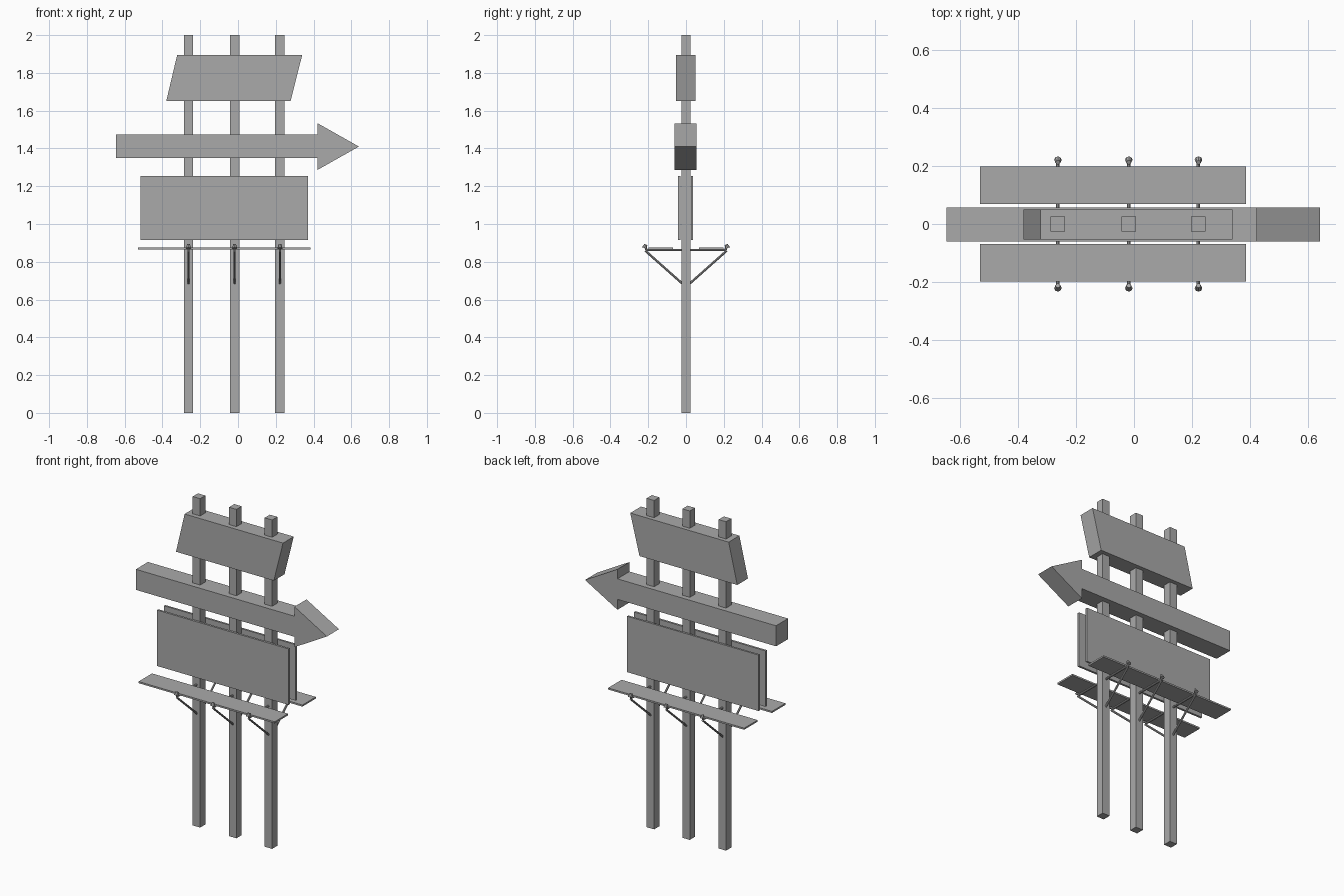
import bpy
import bmesh
from mathutils import Vector

cube = bpy.data.objects.get("Cube")
if cube:
    bpy.data.objects.remove(cube, do_unlink=True)

grey = bpy.data.materials.new("plain grey")
grey.use_nodes = True
colour = (0.4, 0.4, 0.4, 1)
grey.diffuse_color = colour
grey.node_tree.nodes["Principled BSDF"].inputs["Base Color"].default_value = colour


def finish(name, bm):
    bmesh.ops.recalc_face_normals(bm, faces=bm.faces)
    mesh = bpy.data.meshes.new(name)
    bm.to_mesh(mesh)
    bm.free()
    mesh.materials.append(grey)
    obj = bpy.data.objects.new(name, mesh)
    bpy.context.collection.objects.link(obj)
    return obj


def slab(name, outline, y0, y1):
    """Extrude an x-z outline from y0 to y1."""
    bm = bmesh.new()
    face = bm.faces.new([bm.verts.new((x, y0, z)) for x, z in outline])
    ext = bmesh.ops.extrude_face_region(bm, geom=[face])
    verts = [v for v in ext["geom"] if isinstance(v, bmesh.types.BMVert)]
    bmesh.ops.translate(bm, verts=verts, vec=(0, y1 - y0, 0))
    return finish(name, bm)


def box(name, x0, x1, y0, y1, z0, z1):
    return slab(name, [(x0, z0), (x1, z0), (x1, z1), (x0, z1)], y0, y1)


def rod(name, start, end, r1, r2, sides=8):
    """Tapered round bar between two points."""
    a, b = Vector(start), Vector(end)
    bm = bmesh.new()
    bmesh.ops.create_cone(bm, cap_ends=True, segments=sides, radius1=r1,
                          radius2=r2, depth=(b - a).length)
    obj = finish(name, bm)
    obj.location = (a + b) / 2
    obj.rotation_euler = (b - a).to_track_quat('Z', 'Y').to_euler()
    return obj


posts = {"right": -0.262, "middle": -0.018, "left": 0.222}

# Posts
for place, x in posts.items():
    box(f"{place}_post", x - 0.025, x + 0.025, -0.025, 0.025, 0, 2)

# Slanted top sign and arrow sign
slab("slanted_sign", [(-0.38, 1.65), (0.278, 1.65), (0.34, 1.895), (-0.322, 1.895)],
     -0.053, 0.05)
slab("arrow_sign", [(-0.645, 1.35), (0.422, 1.35), (0.422, 1.287), (0.64, 1.41),
                    (0.422, 1.533), (0.422, 1.475), (-0.645, 1.475)], -0.06, 0.056)

# Billboard panels, walkways and brackets on both sides
for side, s in (("front", -1), ("back", 1)):
    y0, y1 = (-0.042, -0.029) if s < 0 else (0.026, 0.038)
    box(f"{side}_billboard", -0.515, 0.37, y0, y1, 0.915, 1.255)
    box(f"{side}_walkway", -0.53, 0.385, *sorted((s * 0.069, s * 0.198)), 0.866, 0.876)
    for place, x in posts.items():
        rod(f"{side}_{place}_beam", (x, s * 0.02, 0.862), (x, s * 0.212, 0.862), 0.006, 0.006)
        rod(f"{side}_{place}_brace", (x, s * 0.02, 0.685), (x, s * 0.215, 0.858), 0.006, 0.006)
        rod(f"{side}_{place}_lamp_stem", (x, s * 0.208, 0.86), (x, s * 0.216, 0.88), 0.006, 0.006)
        rod(f"{side}_{place}_lamp", (x, s * 0.221, 0.872), (x, s * 0.212, 0.892), 0.013, 0.008)
